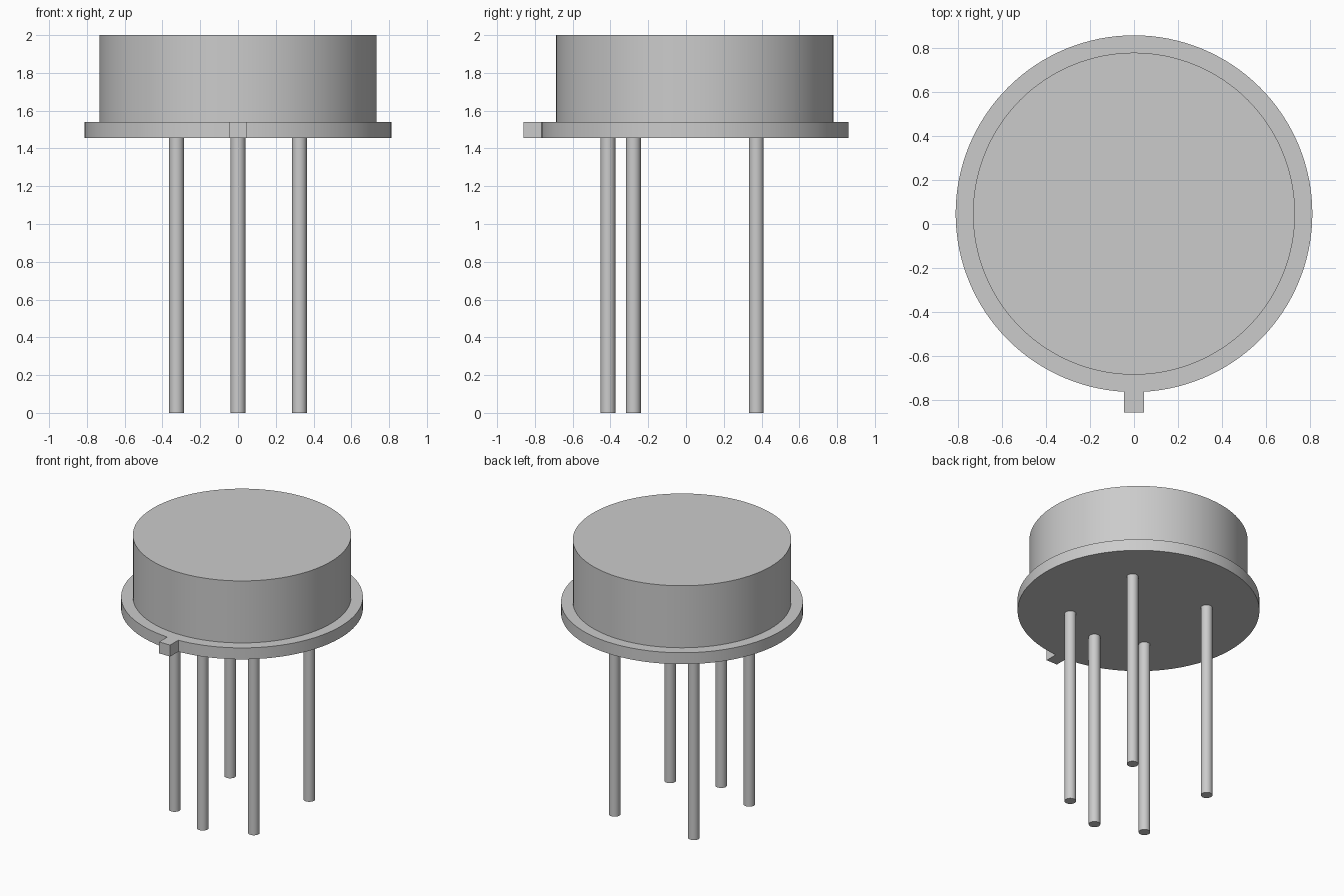
import bpy
import math
from math import cos, sin, radians

cube = bpy.data.objects.get("Cube")
if cube:
    bpy.data.objects.remove(cube, do_unlink=True)

CENTRE_Y = 0.047
FLANGE_R, CAP_R = 0.813, 0.734
FLANGE_Z, CAP_Z, TOP_Z = 1.455, 1.54, 2.0
PIN_R, PIN_CIRCLE = 0.039, 0.46
TAB_HALF, TAB_FRONT = 0.045, -0.86

metal = bpy.data.materials.new("grey metal")
colour = (0.6, 0.6, 0.6, 1)
metal.use_nodes = True
metal.diffuse_color = colour
metal.node_tree.nodes["Principled BSDF"].inputs["Base Color"].default_value = colour


def lathe(name, profile, x, y, sides):
    """Revolve (radius, z) points about a vertical axis, closing both ends."""
    verts = [(r * cos(math.tau * i / sides), r * sin(math.tau * i / sides), z)
             for r, z in profile for i in range(sides)]
    rows = len(profile)
    faces = [tuple(reversed(range(sides)))]
    for k in range(rows - 1):
        for i in range(sides):
            a, b = k * sides + i, k * sides + (i + 1) % sides
            faces.append((a, b, b + sides, a + sides))
    faces.append(tuple(range((rows - 1) * sides, rows * sides)))
    mesh = bpy.data.meshes.new(name)
    mesh.from_pydata(verts, [], faces)
    mesh.materials.append(metal)
    obj = bpy.data.objects.new(name, mesh)
    obj.location = (x, y, 0)
    bpy.context.collection.objects.link(obj)
    bpy.ops.object.select_all(action="DESELECT")
    obj.select_set(True)
    bpy.context.view_layer.objects.active = obj
    bpy.ops.object.shade_smooth_by_angle(angle=radians(30))
    return obj


# Can: base flange stepping in to the cap
lathe("can_with_flange",
      [(FLANGE_R, FLANGE_Z), (FLANGE_R, CAP_Z), (CAP_R, CAP_Z), (CAP_R, TOP_Z)],
      0, CENTRE_Y, 128)

# Locating tab on the front of the flange
tab_back = CENTRE_Y - FLANGE_R + 0.003
bpy.ops.mesh.primitive_cube_add(
    size=1, location=(0, (TAB_FRONT + tab_back) / 2, (FLANGE_Z + CAP_Z) / 2))
tab = bpy.context.object
tab.name = "locating_tab"
tab.scale = (2 * TAB_HALF, tab_back - TAB_FRONT, CAP_Z - FLANGE_Z)
bpy.ops.object.transform_apply(location=False, rotation=False, scale=True)
tab.data.materials.append(metal)

# Pins on a circle: four corners plus one at the front
pins = {"back_left": 45, "back_right": 135, "front_right": 225,
        "front_middle": 270, "front_left": 315}
for place, angle in pins.items():
    a = radians(angle)
    lathe(place + "_pin", [(PIN_R, 0), (PIN_R, FLANGE_Z + 0.01)],
          PIN_CIRCLE * cos(a), CENTRE_Y + PIN_CIRCLE * sin(a), 32)
